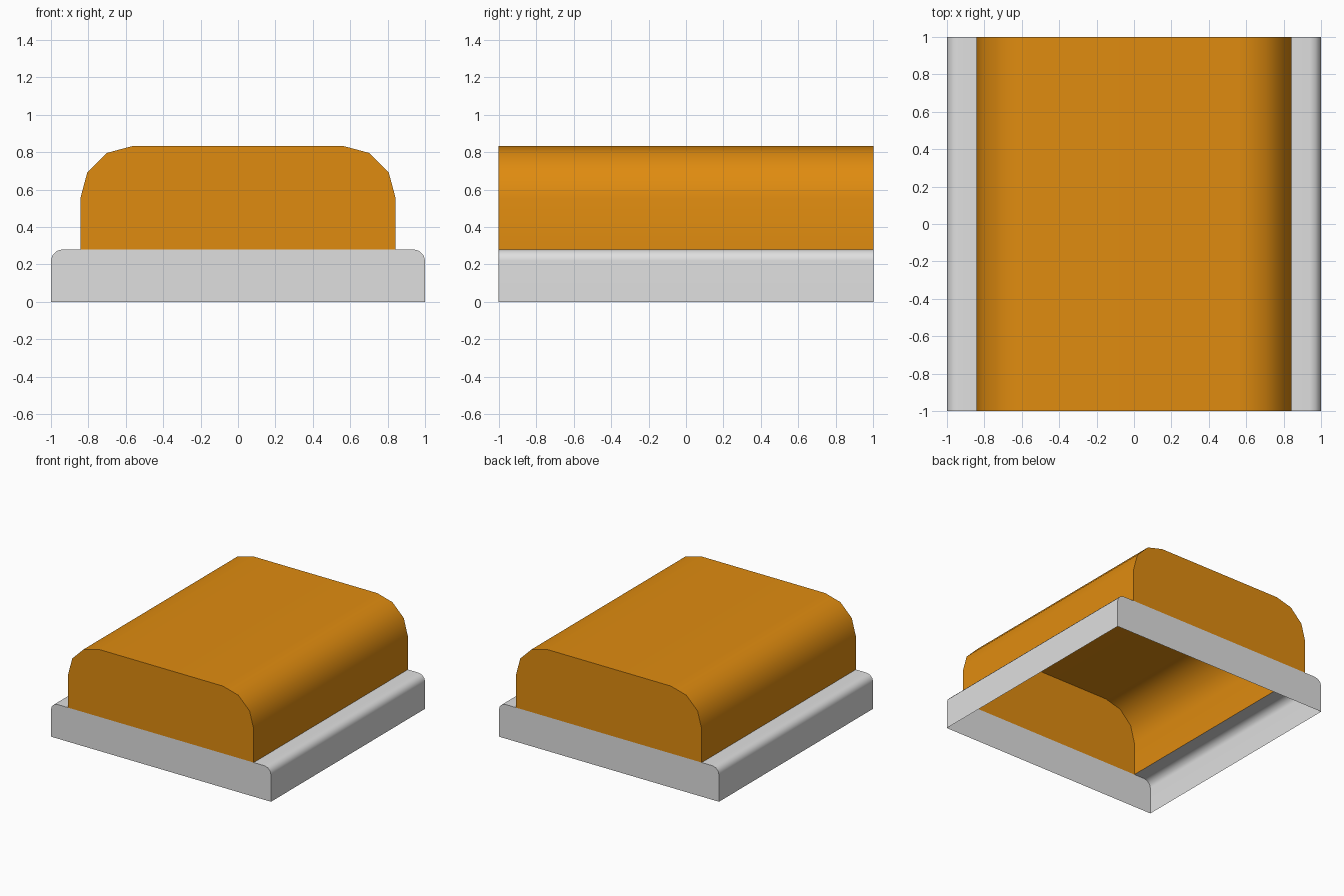
import bpy
import bmesh
from math import cos, sin, pi, radians

cube = bpy.data.objects.get("Cube")
if cube:
    bpy.data.objects.remove(cube, do_unlink=True)


def make_material(name, colour):
    mat = bpy.data.materials.new(name)
    mat.use_nodes = True
    mat.diffuse_color = colour
    mat.node_tree.nodes["Principled BSDF"].inputs["Base Color"].default_value = colour
    return mat


def rounded_corner(half_width, top, radius, steps=3):
    """Right-hand shoulder from the vertical side up to the flat top."""
    angles = [i * pi / 2 / steps for i in range(steps + 1)]
    return [(half_width - radius + radius * cos(a), top - radius + radius * sin(a))
            for a in angles]


def open_shell(name, right_half, covered, material):
    """Mirror a half profile, run it from front to back and cap both ends."""
    profile = right_half + [(-x, z) for x, z in reversed(right_half)]
    bm = bmesh.new()
    front = [bm.verts.new((x, -1, z)) for x, z in profile]
    back = [bm.verts.new((x, 1, z)) for x, z in profile]
    middle = len(right_half) - 1
    for i in range(len(profile) - 1):
        if covered or i != middle:
            bm.faces.new((front[i], back[i], back[i + 1], front[i + 1]))
    bm.faces.new(front)
    bm.faces.new(back[::-1])
    mesh = bpy.data.meshes.new(name)
    bm.to_mesh(mesh)
    bm.free()
    mesh.materials.append(material)
    obj = bpy.data.objects.new(name, mesh)
    bpy.context.collection.objects.link(obj)

    # Smooth shoulders, crisp end caps, flat large faces
    bpy.ops.object.select_all(action="DESELECT")
    obj.select_set(True)
    bpy.context.view_layer.objects.active = obj
    bpy.ops.object.shade_smooth_by_angle(angle=radians(40))
    weighted = obj.modifiers.new("Weighted Normals", "WEIGHTED_NORMAL")
    weighted.keep_sharp = True
    return obj


grey = make_material("Light Grey", (0.74, 0.74, 0.74, 1))
orange = make_material("Orange", (0.74, 0.26, 0.005, 1))

BASE_TOP = 0.28
RIDGE_HALF = 0.843

# Base: open underneath and open below the raised block
base_half = [(1, 0)] + rounded_corner(1, BASE_TOP, 0.06) + [(RIDGE_HALF, BASE_TOP)]
open_shell("base_tray", base_half, False, grey)

# Raised block: hollow, with wide rounded shoulders
block_half = [(RIDGE_HALF, BASE_TOP)] + rounded_corner(RIDGE_HALF, 0.833, 0.28)
open_shell("raised_block", block_half, True, orange)
